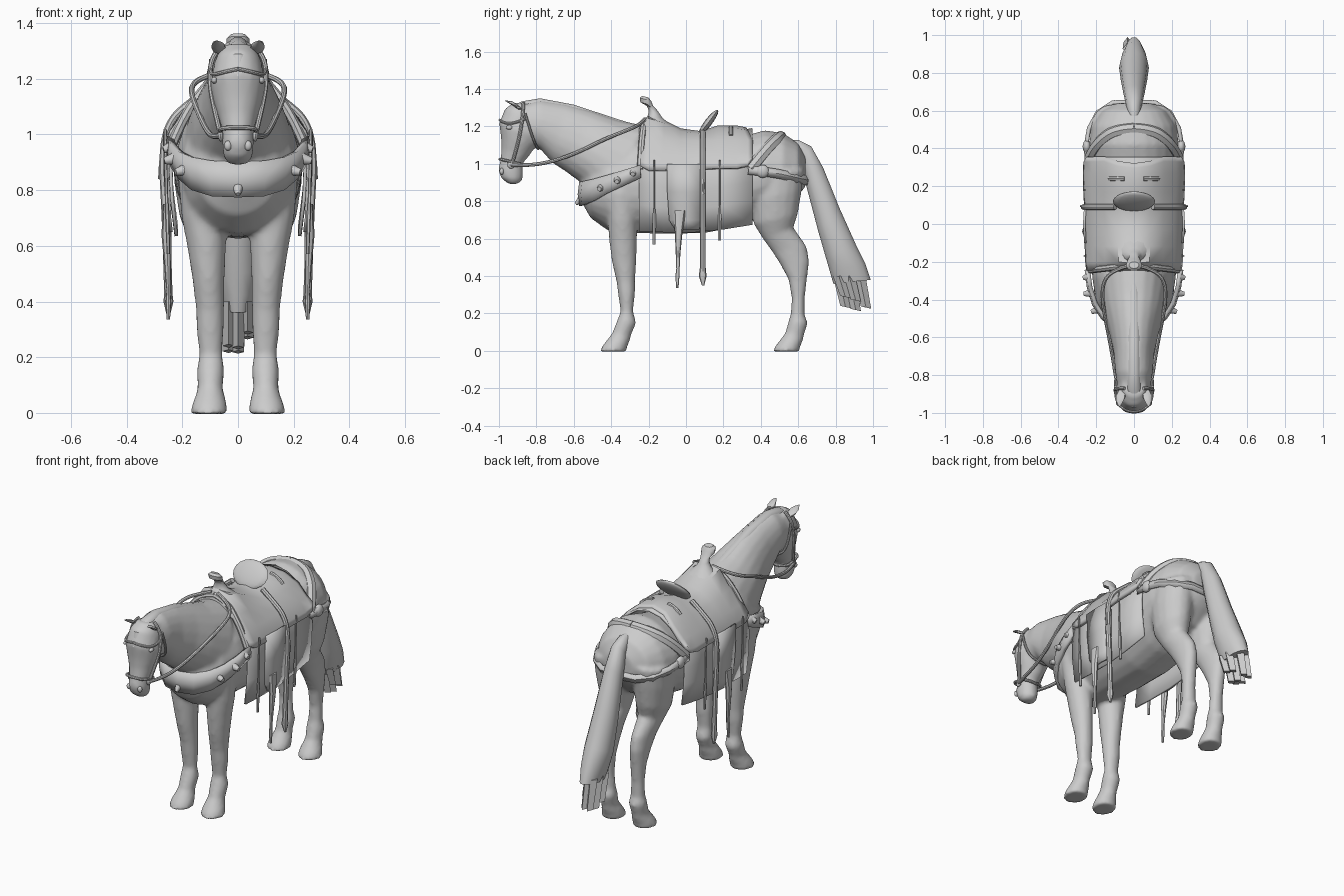
import bpy, bmesh, math, random
from mathutils import Vector

grey = bpy.data.materials.new("plain_grey")
grey.diffuse_color = (0.6, 0.6, 0.6, 1)


def finish(ob, mirror=False, angle=40):
    if not ob.data.materials:
        ob.data.materials.append(grey)
    bpy.ops.object.select_all(action='DESELECT')
    ob.select_set(True)
    bpy.context.view_layer.objects.active = ob
    bpy.ops.object.shade_smooth_by_angle(angle=math.radians(angle))
    if mirror:
        ob.modifiers.new("mirror", 'MIRROR')
    return ob


def new_object(name, bm):
    bmesh.ops.recalc_face_normals(bm, faces=bm.faces)
    me = bpy.data.meshes.new(name)
    bm.to_mesh(me)
    bm.free()
    ob = bpy.data.objects.new(name, me)
    bpy.context.collection.objects.link(ob)
    return ob


def loft(name, rings, n=16, mid=0.5, mirror=False):
    """Closed skin; ring = (y1, z1, y2, z2, half width, centre x)."""
    bm = bmesh.new()
    loops = []
    for y1, z1, y2, z2, w, *cx in rings:
        p, q = Vector((0, y1, z1)), Vector((0, y2, z2))
        off = p.lerp(q, mid)
        loop = []
        for i in range(n):
            a = math.tau * i / n
            s = math.sin(a)
            v = off + (p - off if s > 0 else off - q) * s
            v.x = (cx[0] if cx else 0) + w * math.cos(a)
            loop.append(bm.verts.new(v))
        loops.append(loop)
    for a, b in zip(loops, loops[1:]):
        for i in range(n):
            bm.faces.new((a[i], a[(i + 1) % n], b[(i + 1) % n], b[i]))
    bm.faces.new(loops[0])
    bm.faces.new(loops[-1])
    return finish(new_object(name, bm), mirror)


def sheet(name, rows, thick):
    """Mirrored cloth or leather panel from rows of points."""
    bm = bmesh.new()
    vs = [[bm.verts.new(p) for p in r] for r in rows]
    for a, b in zip(vs, vs[1:]):
        for i in range(len(a) - 1):
            bm.faces.new((a[i], a[i + 1], b[i + 1], b[i]))
    ob = new_object(name, bm)
    ob.modifiers.new("mirror", 'MIRROR').use_clip = True
    s = ob.modifiers.new("thickness", 'SOLIDIFY')
    s.thickness, s.offset = thick, 0
    return finish(ob)


def band(name, pts, thick=0.015):
    """Strap following (x, y, z, height) points."""
    return sheet(name, [[(x, y, z - h / 2), (x * 1.03, y * 1.015, z), (x, y, z + h / 2)]
                        for x, y, z, h in pts], thick)


def tube(name, pts, r, mirror=True):
    cu = bpy.data.curves.new(name, 'CURVE')
    cu.dimensions = '3D'
    cu.bevel_depth, cu.bevel_resolution, cu.resolution_u = r, 2, 5
    cu.use_fill_caps = True
    sp = cu.splines.new('NURBS')
    sp.points.add(len(pts) - 1)
    for p, co in zip(sp.points, pts):
        p.co = (*co, 1)
    sp.use_endpoint_u, sp.order_u = True, 3
    ob = bpy.data.objects.new(name, cu)
    bpy.context.collection.objects.link(ob)
    bpy.ops.object.select_all(action='DESELECT')
    ob.select_set(True)
    bpy.context.view_layer.objects.active = ob
    bpy.ops.object.convert(target='MESH')
    return finish(bpy.context.object, mirror)


def cone(name, base, tip, r1, r2=0.0, mirror=True, n=10):
    bm = bmesh.new()
    d = Vector(tip) - Vector(base)
    bmesh.ops.create_cone(bm, cap_ends=True, segments=n, radius1=r1, radius2=r2, depth=d.length)
    bmesh.ops.transform(bm, verts=bm.verts, matrix=d.to_track_quat('Z', 'Y').to_matrix().to_4x4())
    bmesh.ops.translate(bm, verts=bm.verts, vec=(Vector(base) + Vector(tip)) / 2)
    return finish(new_object(name, bm), mirror)


def ball(name, loc, scale, rot=0, mirror=True):
    bpy.ops.mesh.primitive_uv_sphere_add(segments=16, ring_count=10, radius=1)
    ob = bpy.context.object
    ob.name, ob.scale, ob.rotation_euler, ob.location = name, scale, (rot, 0, 0), loc
    bpy.ops.object.transform_apply(location=True, rotation=True, scale=True)
    return finish(ob, mirror)


# Horse: trunk, neck, head, legs and hooves fused into one smooth skin
trunk = [(-.555, .95, .79, .08), (-.51, 1.02, .71, .15), (-.42, 1.12, .645, .2), (-.28, 1.17, .63, .222),
         (-.1, 1.14, .625, .228), (.1, 1.11, .63, .23), (.28, 1.14, .665, .233), (.42, 1.18, .72, .24),
         (.52, 1.165, .75, .222), (.6, 1.11, .83, .17), (.64, 1.04, .88, .09)]
parts = [loft("horse", [(y, t, y, b, w) for y, t, b, w in trunk], 24, 0.52)]
parts.append(loft("neck", [(-.2, 1.2, -.5, .8, .19), (-.36, 1.235, -.57, .905, .163), (-.5, 1.283, -.645, .96, .13),
                           (-.64, 1.322, -.715, 1.005, .108), (-.78, 1.345, -.78, 1.08, .1),
                           (-.88, 1.325, -.85, 1.1, .088)], 20, 0.55))
parts.append(loft("head", [(-.91, 1.33, -.8, 1.3, .06), (-.965, 1.3, -.78, 1.22, .085),
                           (-1.0, 1.22, -.785, 1.13, .1), (-.99, 1.14, -.805, 1.09, .088),
                           (-.987, 1.08, -.84, 1.04, .07), (-.993, 1.02, -.875, 1.0, .056),
                           (-1.005, .97, -.87, .95, .057), (-.99, .925, -.875, .91, .052),
                           (-.95, .892, -.9, .892, .032)], 18))
fore = [(-.44, .85, -.26, .85, .095, .122), (-.42, .7, -.26, .7, .083, .12), (-.412, .6, -.262, .6, .07, .113),
        (-.397, .48, -.265, .48, .058, .106), (-.372, .37, -.272, .37, .051, .1), (-.364, .31, -.272, .31, .05, .1),
        (-.35, .21, -.283, .21, .042, .098), (-.372, .155, -.265, .15, .05, .098)]
hind = [(.36, .95, .635, .97, .113, .12), (.345, .8, .62, .86, .105, .125), (.36, .68, .598, .73, .088, .122),
        (.41, .6, .575, .66, .066, .113), (.46, .53, .645, .56, .053, .107), (.505, .46, .66, .48, .049, .104),
        (.548, .38, .648, .39, .043, .102), (.565, .28, .635, .28, .038, .1), (.56, .2, .635, .19, .041, .098),
        (.545, .15, .652, .15, .05, .098)]
for rings, dy in ((fore, 0), (hind, .925)):
    hoof = [(-.395 + dy, .095, -.295 + dy, .08, .045, .1), (-.41 + dy, .075, -.3 + dy, .055, .052, .1),
            (-.445 + dy, .03, -.315 + dy, .02, .064, .103), (-.462 + dy, -.004, -.318 + dy, -.004, .067, .104)]
    for side in (1, -1):
        parts.append(loft("leg", [(*r[:5], side * r[5]) for r in rings + hoof]))
bpy.ops.object.select_all(action='DESELECT')
for p in parts:
    p.select_set(True)
bpy.context.view_layer.objects.active = parts[0]
bpy.ops.object.join()
horse = parts[0]
rm = horse.modifiers.new("fuse", 'REMESH')
rm.mode, rm.voxel_size, rm.use_smooth_shade = 'VOXEL', 0.012, True
sm = horse.modifiers.new("soften", 'SMOOTH')
sm.factor, sm.iterations = 0.5, 6

# Ears, eyes, nostrils, mane and forelock
loft("ear", [(-.9, 1.315, -.87, 1.29, .02, .062), (-.93, 1.335, -.895, 1.29, .026, .07),
             (-.955, 1.338, -.925, 1.31, .018, .076), (-.968, 1.338, -.96, 1.332, .003, .077)], 8, mirror=True)
ball("eye", (.085, -.945, 1.195), (.011, .018, .012))
ball("nostril", (.036, -.985, .96), (.014, .012, .018))
loft("mane", [(-.24, 1.2, -.24, 1.16, .02), (-.4, 1.252, -.42, 1.2, .032), (-.6, 1.318, -.62, 1.26, .034),
              (-.78, 1.352, -.78, 1.29, .034), (-.88, 1.335, -.87, 1.29, .038), (-.97, 1.29, -.93, 1.26, .035),
              (-1.0, 1.21, -.97, 1.21, .006)], 10)

# Tail with blocky hair ends
loft("tail", [(.53, 1.13, .55, 1.05, .03), (.6, 1.13, .6, 1.04, .035), (.67, 1.095, .615, 1.0, .045),
              (.735, .98, .645, .87, .056), (.82, .77, .705, .64, .07), (.91, .57, .745, .5, .079),
              (.96, .47, .768, .42, .068), (.99, .38, .785, .36, .05)], 14)
random.seed(4)
for i in range(8):
    y, x = .815 + .055 * (i % 3), (i // 3 - 1) * .034
    low = .24 - .01 * (i % 3) + random.uniform(-.01, .06)
    loft("tail_tip", [(y - .03, .4, y + .035, .4, .026, x), (y + .01, low, y + .065, low - .012, .022, x)], 4)

# Blanket: half profile as (x, height blend from hem to spine)
prof = [(0, 1), (.08, .965), (.15, .87), (.2, .75), (.232, .62), (.242, .45), (.238, .25), (.222, 0)]
rows = []
for y, top, hem in ((-.25, 1.2, .64), (-.12, 1.17, .635), (.05, 1.14, .635), (.2, 1.16, .65), (.355, 1.185, .675)):
    rows.append([(x, y, hem + (top - hem) * f) for x, f in prof])
sheet("blanket", rows, .012)

# Saddle skirt with dipped seat and rounded rear corners
rows = []
for y, top, hem, k in ((-.245, 1.195, .99, .96), (-.2, 1.25, .965, .98), (-.12, 1.225, .965, .99),
                       (-.03, 1.18, .97, .99), (.08, 1.165, .97, 1), (.17, 1.195, .975, 1.02),
                       (.27, 1.195, .975, 1.03), (.33, 1.19, .99, 1.02), (.355, 1.185, 1.03, .98)):
    b = .035 if y > .3 else 0
    rows.append([(0, y - b, top), (.08 * k, y - b * .7, top - .015), (.15 * k, y, 1.118 + (top - 1.18) * .3),
                 (.21 * k, y, 1.055), (.245 * k, y, (1.03 + hem) / 2), (.254 * k, y, hem)])
sheet("saddle_skirt", rows, .02)

# Pommel, horn, cantle and rear tie
loft("horn", [(-.235, 1.17, -.05, 1.17, .12), (-.22, 1.22, -.085, 1.215, .085), (-.205, 1.255, -.125, 1.245, .045),
              (-.2, 1.285, -.145, 1.275, .028), (-.21, 1.31, -.16, 1.295, .028), (-.245, 1.33, -.175, 1.31, .04),
              (-.248, 1.353, -.185, 1.335, .042), (-.235, 1.363, -.2, 1.355, .026)], 14)
tube("pommel_roll", [(0, -.22, 1.225), (.08, -.225, 1.21), (.15, -.235, 1.13), (.2, -.24, 1.05), (.235, -.245, .97)], .018)
ball("cantle", (0, .12, 1.222), (.112, .02, .083), -.65, False)
tube("rear_tie", [(.05, .24, 1.195), (.1, .24, 1.185), (.13, .24, 1.15)], .012)

# Rump padding and breeching strap
tube("rump_pad", [(0, .505, 1.143), (.09, .5, 1.14), (.17, .445, 1.09), (.215, .385, 1.02), (.23, .345, .97)], .034)
band("breeching", [(.247, .33, .965, .04), (.25, .41, .96, .045), (.235, .5, .945, .045), (.19, .585, .925, .045),
                   (.11, .638, .912, .045), (0, .64, .907, .045)])
ball("breeching_knob", (.25, .41, .96), (.022, .035, .035))

# Breast collar and its studs
band("breast_collar", [(0, -.56, .838, .125), (.09, -.545, .842, .125), (.16, -.49, .86, .115),
                       (.205, -.42, .89, .095), (.232, -.33, .925, .08), (.243, -.24, .96, .065)], .022)
for base, tip in (((.18, -.45, .875), (.225, -.465, .865)), ((.222, -.365, .915), (.265, -.37, .905)),
                  ((.235, -.28, .955), (.268, -.285, .945))):
    cone("collar_stud", base, tip, .024, .012)
cone("front_stud", (0, -.555, .815), (0, -.59, .785), .024, .008, False)

# Fender, stirrup leather, stirrup cover and hanging ties
sheet("fender", [[(x, y0, z), (x + .006, (y0 + y1) / 2, z), (x, y1, z)] for x, y0, y1, z in
                 ((.258, -.1, .1, 1.0), (.254, -.1, .1, .85), (.246, -.09, .085, .7), (.24, -.06, .07, .65))], .012)
loft("stirrup_cover", [(-.068, .75, 0, .75, .012, .257), (-.06, .64, -.018, .64, .018, .257),
                       (-.055, .52, -.03, .52, .012, .252), (-.052, .44, -.034, .44, .007, .25),
                       (-.057, .4, -.035, .4, .01, .25), (-.052, .335, -.04, .335, .006, .25)], 8, mirror=True)
tube("stirrup_leather", [(.1, .09, 1.17), (.17, .09, 1.115), (.245, .09, 1.05), (.272, .09, .93), (.258, .09, .7),
                         (.25, .09, .42)], .015)
loft("leather_tassel", [(.075, .45, .105, .45, .012, .25), (.068, .4, .11, .4, .018, .25),
                        (.085, .35, .098, .35, .006, .25)], 8, mirror=True)
for y, low in ((-.17, .57), (.18, .59)):
    loft("saddle_tie", [(y - .004, 1.02, y + .004, 1.02, .006, .262), (y - .004, .78, y + .004, .78, .006, .257),
                        (y - .01, .73, y + .01, .73, .008, .255), (y - .009, low, y + .009, low, .006, .25)],
         6, mirror=True)
tube("side_tie", [(.25, .09, 1.02), (.278, .09, .97), (.282, .095, .84)], .005)

# Bridle: nose band, brow band, cheek strap, bit ring
tube("nose_band", [(0, -.995, 1.025), (.06, -.993, 1.025), (.066, -.93, 1.01), (.058, -.87, .995), (0, -.868, .99)], .008)
tube("brow_band", [(0, -.995, 1.235), (.05, -.99, 1.225), (.102, -.93, 1.21), (.098, -.86, 1.24)], .007)
tube("cheek_strap", [(.05, -.87, 1.325), (.092, -.87, 1.29), (.104, -.88, 1.2), (.088, -.9, 1.1), (.063, -.93, 1.0)], .009)
tube("throat_strap", [(.097, -.86, 1.27), (.106, -.83, 1.17), (.07, -.8, 1.09), (0, -.79, 1.08)], .007)
ball("bit_ring", (.062, -.935, .995), (.009, .02, .02))

# Reins running back to the horn
tube("reins", [(.062, -.94, .995), (.09, -.85, .99), (.11, -.72, 1.01), (.135, -.58, 1.06), (.168, -.42, 1.14),
               (.165, -.3, 1.185), (.1, -.24, 1.215), (.02, -.22, 1.24)], .01)
